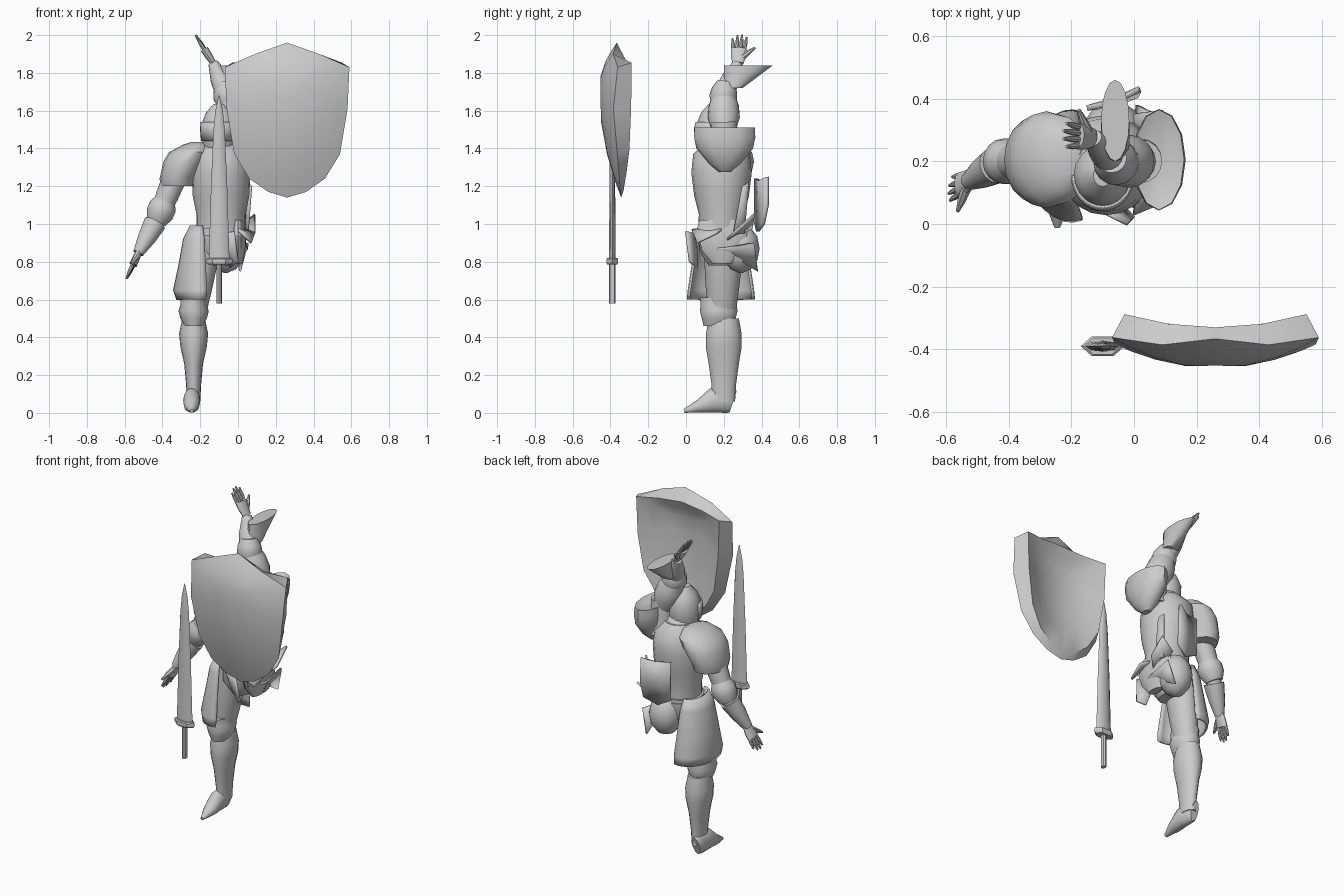
import bpy, bmesh, math
from mathutils import Vector

cube = bpy.data.objects.get("Cube")
if cube:
    bpy.data.objects.remove(cube, do_unlink=True)

steel = bpy.data.materials.new("plain_grey_steel")
steel.use_nodes = True
grey = (0.6, 0.6, 0.6, 1)
steel.diffuse_color = grey
steel.node_tree.nodes["Principled BSDF"].inputs["Base Color"].default_value = grey


def finish(name, bm, angle=40, thickness=0):
    """Turn a bmesh into a smooth-shaded grey object, optionally as a thin shell."""
    bmesh.ops.recalc_face_normals(bm, faces=bm.faces)
    mesh = bpy.data.meshes.new(name)
    bm.to_mesh(mesh)
    bm.free()
    mesh.materials.append(steel)
    obj = bpy.data.objects.new(name, mesh)
    bpy.context.collection.objects.link(obj)
    bpy.ops.object.select_all(action='DESELECT')
    obj.select_set(True)
    bpy.context.view_layer.objects.active = obj
    bpy.ops.object.shade_smooth_by_angle(angle=math.radians(angle))
    if thickness:
        shell = obj.modifiers.new("shell", 'SOLIDIFY')
        shell.thickness = thickness
        shell.offset = 0


def bridge(bm, loops, closed=True):
    """Join neighbouring vertex loops with quads."""
    for low, high in zip(loops, loops[1:]):
        count = len(low)
        for k in range(count if closed else count - 1):
            n = (k + 1) % count
            bm.faces.new((low[k], low[n], high[n], high[k]))


def tube(name, rings, level=False, hint=(0, 1, 0), arc=None, seg=16, angle=40, thickness=0):
    """Loft ellipses (centre, radius_u, radius_v); level keeps them horizontal."""
    bm = bmesh.new()
    centres = [Vector(ring[0]) for ring in rings]
    last = len(rings) - 1
    start, end = arc or (0, 360)
    loops = []
    for i, (_, radius_u, radius_v) in enumerate(rings):
        u, v = Vector((1, 0, 0)), Vector((0, 1, 0))
        if not level:
            along = (centres[min(i + 1, last)] - centres[max(i - 1, 0)]).normalized()
            u = Vector(hint)
            u = (u - along * u.dot(along)).normalized()
            v = along.cross(u)
        turns = [math.radians(start + (end - start) * k / seg) for k in range(seg + bool(arc))]
        loops.append([bm.verts.new(centres[i] + u * radius_u * math.cos(a) + v * radius_v * math.sin(a))
                      for a in turns])
    bridge(bm, loops, closed=not arc)
    if not arc:
        bm.faces.new(loops[0])
        bm.faces.new(loops[-1])
    finish(name, bm, angle, thickness)


def column(name, x, y, sections, **options):
    """Upright part around one axis; sections are (height, half width, half depth)."""
    tube(name, [((x, y, z), width, depth) for z, width, depth in sections], level=True, **options)


def limb(name, start, end, radii, flat=1, **options):
    """Straight part from start to end with evenly spaced radii."""
    start, end = Vector(start), Vector(end)
    steps = len(radii) - 1
    tube(name, [(start.lerp(end, i / steps), r, r * flat) for i, r in enumerate(radii)], **options)


def plate(name, corners, thickness=0.012):
    bm = bmesh.new()
    bmesh.ops.poke(bm, faces=[bm.faces.new([bm.verts.new(c) for c in corners])])
    finish(name, bm, thickness=thickness)


def hand(name, wrist, tip, across):
    """Flat palm, four fingers and a thumb; across points towards the thumb."""
    across = Vector(across).normalized()
    palm = wrist.lerp(tip, .5)
    limb(name + "_palm", wrist, palm, (.03, .04, .042), flat=.5, hint=across)
    for k in range(4):
        side = across * (k - 1.5)
        reach = .9 if k in (0, 3) else 1
        limb(f"{name}_finger_{k}", palm + side * .02, wrist.lerp(tip, reach) + side * .025,
             (.01, .01, .005), hint=across, seg=8)
    limb(name + "_thumb", wrist.lerp(tip, .2) + across * .02, palm + across * .085,
         (.018, .014, .006), hint=across, seg=8)


# Shield: concentric outline rings, domed front, bevelled rim, gently hollow back
HALF = [(0, .25), (.17, .19), (.33, .12), (.32, -.1), (.28, -.34), (.2, -.47), (.1, -.54), (0, -.57)]
OUTLINE = HALF + [(-x, z) for x, z in HALF[-2:0:-1]]
bm = bmesh.new()


def shield_point(x, y, z):
    return bm.verts.new((.26 + x, y, 1.71 + z))


def front_ring(scale):
    points = [(x * scale, z * scale) for x, z in OUTLINE]
    return [shield_point(x, -.46 + .7 * x * x + (1.5 if z > 0 else .36) * z * z, z) for x, z in points]


def back_ring(scale, hollow):
    points = [(x * scale * .88, scale * (.12 + z / 5 if z > 0 else z * .93)) for x, z in OUTLINE]
    return [shield_point(x, x * x / 2 - .33 - hollow, z) for x, z in points]


rings = [front_ring(scale) for scale in (.3, .6, .85, 1)]
rings += [back_ring(scale, (1 - scale) * .07) for scale in (1, .7, .35)]
bridge(bm, rings)
for ring in (rings[0], rings[-1]):
    bmesh.ops.poke(bm, faces=[bm.faces.new(ring)])
finish("shield", bm)

# Sword
sword = (-.1, -.39)
column("sword_blade", *sword, [(.8, .055, .018), (1.2, .043, .015), (1.5, .03, .012),
                               (1.6, .02, .01), (1.68, .002, .002)], seg=8)
column("sword_guard", *sword, [(.785, .06, .03), (.795, .07, .036), (.815, .07, .036), (.82, .06, .03)],
       seg=6, angle=20)
column("sword_grip", *sword, [(z, .014, .018) for z in (.58, .79)], seg=8)

# Right leg: the foot rests on the ground, so each section sits at its own half height
foot = [(.25, .025, .06), (.22, .04, .07), (.14, .045, .065), (.07, .04, .035), (-.01, .01, .01)]
tube("right_foot", [((-.245, y, max(height, .01)), width, height) for y, width, height in foot],
     hint=(1, 0, 0))
column("right_greave", -.235, .2, [(.06, .035, .06), (.15, .04, .065), (.26, .05, .08),
                                   (.35, .07, .095), (.42, .077, .094), (.5, .06, .08)])
column("right_knee_guard", -.235, .173, [(.46, .05, .08), (.5, .07, .09), (.54, .08, .1),
                                         (.57, .07, .095), (.61, .07, .1)])
limb("right_thigh", (-.23, .19, .54), (-.17, .2, .95), (.075, .09, .1, .1), flat=.85)
column("right_tasset", -.2, .185, [(.6, .12, .175), (.65, .138, .17), (.78, .11, .15),
                                   (.92, .085, .125), (.99, .05, .1)],
       arc=(75, 285), thickness=.012)

# Hips, belt and breastplate
column("hips", -.1, .2, [(.78, .05, .08), (.86, .12, .13), (.96, .13, .13)])
column("belt", -.1, .19, [(z, .135, .13) for z in (.94, .98)])
column("breastplate", -.09, .188, [(.95, .13, .125), (1.05, .13, .12), (1.15, .15, .145),
                                   (1.27, .155, .16), (1.37, .145, .15), (1.43, .09, .09)], seg=20)
limb("gorget", (-.09, .19, 1.38), (-.09, .17, 1.45), (.1, .07))

# Helmet with a raised visor edge
helmet = (-.1, .155)
column("helmet", *helmet, [(1.4, .08, .08), (1.45, .092, .095), (1.53, .093, .098),
                           (1.59, .07, .075), (1.635, .03, .035)])
column("visor", *helmet, [(1.44, .092, .1), (1.5, .097, .11), (1.54, .094, .1)],
       arc=(180, 360), thickness=.008)

# Right arm
shoulder, elbow, wrist = Vector((-.33, .2, 1.26)), Vector((-.42, .2, 1.04)), Vector((-.52, .14, .86))
pauldron = [(-.32, 1.2, .09, .12), (-.32, 1.24, .095, .135), (-.28, 1.33, .115, .155),
            (-.25, 1.38, .115, .145), (-.22, 1.42, .07, .1), (-.215, 1.435, .03, .05)]
tube("right_pauldron", [((x, .205, z), width, depth) for x, z, width, depth in pauldron], level=True)
limb("right_upper_arm", shoulder, elbow, (.065, .06, .05))
limb("right_elbow_guard", shoulder.lerp(elbow, .55), shoulder.lerp(elbow, 1.15), (.048, .073, .073, .05))
limb("right_forearm", elbow, wrist, (.045, .045, .03))
limb("right_cuff", elbow.lerp(wrist, .2), wrist.lerp(elbow, -.08), (.06, .048, .028))
hand("right_hand", wrist, Vector((-.59, .11, .71)), (-.1, -1, 0))

# Left arm, raised above the shoulder
elbow, wrist = Vector((-.065, .2, 1.69)), Vector((-.13, .275, 1.85))
limb("left_shoulder", (.02, .21, 1.33), (.02, .2, 1.54), (.08, .07, .07))
limb("left_upper_arm", (.01, .2, 1.5), elbow, (.065, .085, .08, .058))
limb("left_elbow_guard", (-.05, .19, 1.63), (-.07, .21, 1.75), (.058, .074, .068, .047))
limb("left_forearm", elbow, wrist, (.055, .05, .028))
tube("left_cuff", [((-.06, .25 + .08 * t, 1.72 + .12 * t), .045, .05 + .08 * t) for t in (0, .4, .8, 1)],
     level=True)
hand("left_hand", wrist, Vector((-.225, .285, 2)), (0, 1, .1))

# Left pauldron: an upturned dome with a slightly sunken top
column("left_pauldron", .08, .205, [(1.275, .02, .03), (1.32, .06, .085), (1.4, .08, .15),
                                    (1.46, .085, .162), (1.51, .08, .16), (1.49, .04, .1)], seg=12)

# Rear plates and the torn left hip
plate("rear_tasset", [(-.15, .37, 1), (-.15, .37, 1.24), (-.06, .39, 1.23), (.015, .43, 1.25),
                      (.02, .43, 1.1), (.01, .41, 1), (-.07, .38, .96)], thickness=.018)
column("rear_hip_guard", -.065, .29, [(.87 + .13 * math.sin(a), .1 * math.cos(a), .1 * math.cos(a))
                                      for a in (-1.5, -1, -.5, 0, .5, 1, 1.5)])
column("left_hip_fold", 0, .19, [(.79, .025, .05), (.86, .04, .11), (.94, .045, .14), (1.02, .03, .12)],
       angle=25)
plate("front_flap", [(-.12, .05, .95), (-.02, 0, .96), (0, .02, .8), (-.04, .06, .77)])
plate("hip_shard_front", [(0, .03, .97), (.07, .06, .9), (.09, .16, .95), (.02, .2, .98)])
plate("hip_shard_rear", [(.02, .2, .9), (.09, .26, .96), (.09, .36, 1.05), (0, .35, .98)])
plate("hip_shard_low", [(.01, .08, .88), (.05, .2, .87), (.05, .36, .9), (.01, .38, .75), (0, .22, .85)])
plate("hip_strap", [(.05, .25, .95), (.07, .3, 1.2), (.05, .33, 1.22), (.04, .31, .95)])
